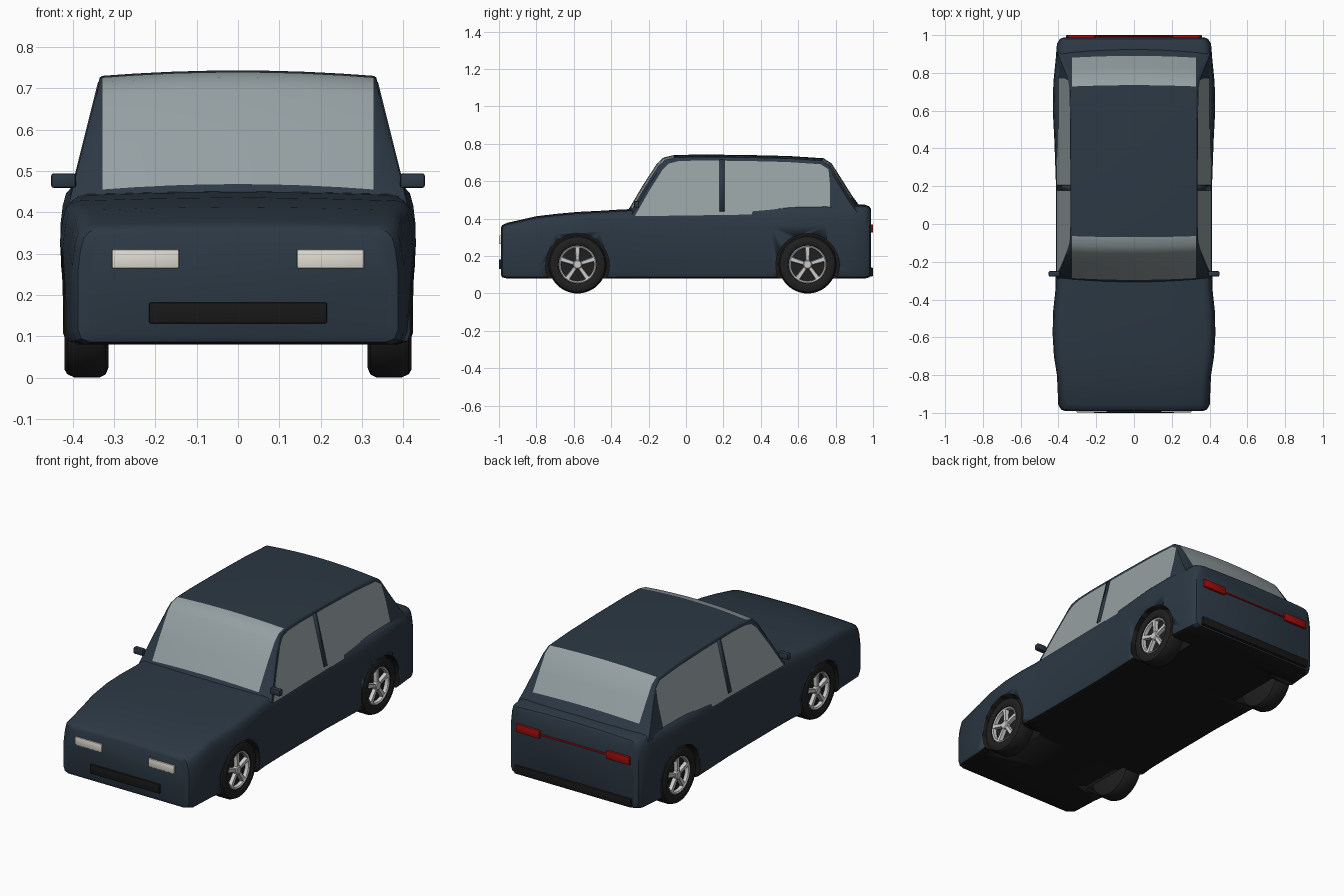
import bpy, bmesh, math
from mathutils import Matrix, Vector

if "Cube" in bpy.data.objects:
    bpy.data.objects.remove(bpy.data.objects["Cube"])


def material(name, *rgba):
    m = bpy.data.materials.new(name)
    m.diffuse_color = rgba
    m.use_nodes = True
    m.node_tree.nodes["Principled BSDF"].inputs["Base Color"].default_value = m.diffuse_color
    return m


PAINT = material("paint", 0.025, 0.04, 0.058, 1)
BLACK = material("black", 0.009, 0.009, 0.009, 1)
RUBBER = material("rubber", 0.014, 0.014, 0.014, 1)
GLASS = material("glass", 0.3, 0.35, 0.36, 0.6)
SILVER = material("silver", 0.6, 0.6, 0.6, 1)
LAMP = material("lamp", 0.75, 0.72, 0.65, 1)
RED = material("red", 0.35, 0.004, 0.004, 1)


def add(name, bm, *mats, angle=35):
    bmesh.ops.recalc_face_normals(bm, faces=bm.faces)
    me = bpy.data.meshes.new(name)
    bm.to_mesh(me)
    bm.free()
    ob = bpy.data.objects.new(name, me)
    bpy.context.collection.objects.link(ob)
    for m in mats:
        me.materials.append(m)
    bpy.ops.object.select_all(action='DESELECT')
    ob.select_set(True)
    bpy.context.view_layer.objects.active = ob
    bpy.ops.object.shade_smooth_by_angle(angle=math.radians(angle))
    return ob


def grid(rows, wrap=False, caps=False):
    """Skin a list of equally long point rows."""
    bm = bmesh.new()
    vs = [[bm.verts.new(p) for p in r] for r in rows]
    n = len(rows[0])
    for a, b in zip(vs, vs[1:]):
        for j in range(n if wrap else n - 1):
            k = (j + 1) % n
            bm.faces.new((a[j], a[k], b[k], b[j]))
    if caps:
        bm.faces.new(vs[0])
        bm.faces.new(vs[-1])
    return bm


def box(name, mat, x, y, z, bevel=0.004):
    bm = bmesh.new()
    bmesh.ops.create_cube(bm, size=1)
    lo, hi = Vector((x[0], y[0], z[0])), Vector((x[1], y[1], z[1]))
    for v in bm.verts:
        v.co = Vector([(lo[i] + hi[i]) / 2 + v.co[i] * (hi[i] - lo[i]) for i in range(3)])
    bmesh.ops.bevel(bm, geom=bm.edges[:], offset=bevel, segments=2, affect='EDGES', profile=0.5)
    return add(name, bm, mat)


def lathe(profile, cx, cy, cz, s, n=48):
    """Spin (radius, x) points around an axle along x."""
    return grid([[(cx + s * x, cy + r * math.cos(t), cz + r * math.sin(t))
                  for t in [2 * math.pi * i / n for i in range(n)]] for r, x in profile], wrap=True)


# Lower body: y, half width, bottom, top
stations = [(-.99, .365, .10, .345), (-.982, .387, .086, .358), (-.955, .401, .08, .370),
            (-.8, .408, .08, .405), (-.7, .424, .08, .417), (-.58, .431, .08, .428),
            (-.46, .428, .08, .434), (-.35, .416, .08, .441), (-.2, .413, .08, .447),
            (.2, .413, .08, .455), (.45, .422, .08, .462), (.6, .43, .08, .466),
            (.75, .427, .08, .469), (.88, .414, .08, .470), (.955, .408, .08, .467),
            (.98, .392, .086, .458), (.988, .372, .10, .446)]
rows = []
for y, w, b, t in stations:
    half = [(w - .03, b), (w - .008, b + .008), (w, b + .03), (w, t - .10), (w - .006, t - .05),
            (w - .014, t - .02), (w - .028, t - .005), (w - .05, t), (.2, t + .005)]
    rows.append([(0, y, b)] + [(x, y, z) for x, z in half] + [(0, y, t + .008)]
                + [(-x, y, z) for x, z in reversed(half)])
bm = grid(rows, wrap=True, caps=True)
bm.normal_update()
for f in bm.faces:
    if all(v.co.z < .12 for v in f.verts) and len(f.verts) == 4:
        f.material_index = int(max(v.co.z for v in f.verts) - min(v.co.z for v in f.verts) < .007
                               or f.calc_center_median().z < .084)
body = add("body", bm, PAINT, BLACK)

AXLES, R = (-.58, .65), .155

# Wheel arches cut into the body
for y in AXLES:
    for s in (1, -1):
        bm = bmesh.new()
        bmesh.ops.create_cone(bm, cap_ends=True, segments=48, radius1=.17, radius2=.17, depth=.24,
                              matrix=Matrix.Translation((s * .40, y, .15)) @ Matrix.Rotation(math.pi / 2, 4, 'Y'))
        cutter = add("arch_cutter", bm, BLACK)
        cutter.hide_render = True
        mod = body.modifiers.new("arch", 'BOOLEAN')
        mod.object, mod.solver, mod.material_mode = cutter, 'EXACT', 'TRANSFER'
        bpy.context.view_layer.objects.active = body
        bpy.ops.object.modifier_apply(modifier=mod.name)
        bpy.data.objects.remove(cutter)

# Wheels: tyre, dark dish, rim ring, hub and five spokes
for y in AXLES:
    for s in (1, -1):
        p = (0, y, R, s)
        add("tyre", lathe([(.098, .395), (.102, .414), (.112, .42), (.135, .42), (.147, .413), (R, .395),
                           (R, .335), (.147, .320), (.13, .313), (.0, .313)], *p), RUBBER)
        add("wheel_dish", lathe([(.0, .388), (.1, .388)], *p), RUBBER)
        add("rim", lathe([(.088, .389), (.090, .408), (.097, .412), (.102, .408), (.102, .389)], *p), SILVER)
        add("hub", lathe([(.024, .388), (.024, .408), (.019, .412), (.0, .412)], *p), SILVER)
        for k in range(5):
            a = math.radians(90 + 72 * k)
            u, v = Vector((0, math.cos(a), math.sin(a))), Vector((0, -math.sin(a), math.cos(a)))
            c = Vector((0, y, R))
            rs = []
            for r, h in ((.012, .010), (.092, .014)):
                rs.append([c + u * r + v * q + Vector((s * x, 0, 0))
                           for q, x in ((-h, .389), (-h * .75, .408), (h * .75, .408), (h, .389))])
            add("spoke", grid(rs, wrap=True, caps=True), SILVER)

# Cabin centre profile, split into cowl, windscreen, roof, rear window, tail
CENTRE = [(-.31, .445), (-.296, .468), (-.23, .58), (-.155, .695), (-.12, .727), (-.07, .739),
          (.05, .743), (.3, .741), (.55, .735), (.735, .723), (.778, .696), (.83, .615), (.89, .52), (.935, .46)]
COLS = [-.328, -.25, -.16, -.08, 0, .08, .16, .25, .328]


def side_x(z):
    return .402 - (z - .45) * .25


def across(y, z):
    return [(x, .31 + (y - .31) * (1 - .016 * (x / .328) ** 2), z - .013 * (x / .328) ** 2) for x in COLS]


def thicken(ob):
    m = ob.modifiers.new("thickness", 'SOLIDIFY')
    m.thickness, m.offset = .008, -1


for name, a, b, mat in (("cowl", 0, 1, PAINT), ("windscreen", 1, 5, GLASS), ("roof", 5, 9, PAINT),
                        ("rear_window", 9, 12, GLASS), ("tail_panel", 12, 13, PAINT)):
    add(name, grid([across(*c) for c in CENTRE[a:b + 1]]), mat)

# Cabin sides: rounded pillars and rail, window frame, glass, centre pillar
outer = [(.31 + (y - .31) * .965, z - .024) for y, z in CENTRE]
inner = [(min(y + (.014 if y < 0 else 0), .77), z - .008) for y, z in outer]
for s in (1, -1):
    edge = [across(*c)[-1] for c in CENTRE]
    rail = []
    for (ex, ey, ez), (oy, oz) in zip(edge, outer):
        ox = side_x(oz)
        mid = (ex * .4 + ox * .6 + .003, ey * .6 + oy * .4, ez * .6 + oz * .4)
        rail.append([(s * x, y, z) for x, y, z in ((ex, ey, ez), mid, (ox, oy, oz))])
    add("pillar_rail", grid(rail), PAINT, angle=60)
    add("window_frame", grid([[(s * side_x(z), y, z) for y, z in o] for o in zip(outer, inner)]), PAINT)
    bm = bmesh.new()
    bm.faces.new([bm.verts.new((s * side_x(z), y, z)) for y, z in inner])
    add("side_window", bm, GLASS)
    thicken(add("centre_pillar", grid([[(s * (side_x(z) + .003), y, z) for y in (.178, .206)]
                                       for z in (.44, .58, .716)]), PAINT))
    # Door mirrors
    box("door_mirror", PAINT, sorted((s * .392, s * .452)), (-.278, -.25), (.459, .494), .006)
    # Lamps
    box("headlight", LAMP, sorted((s * .143, s * .305)), (-.997, -.97), (.264, .31))
    box("tail_light", RED, sorted((s * .205, s * .35)), (.97, 1.0), (.325, .37))

# Front grille, rear light strip and rear bumper
box("grille", BLACK, (-.215, .215), (-1.0, -.97), (.131, .182))
box("tail_strip", RED, (-.21, .21), (.97, .994), (.342, .35), .001)
box("rear_bumper", BLACK, (-.36, .36), (.97, 1.0), (.092, .138))
